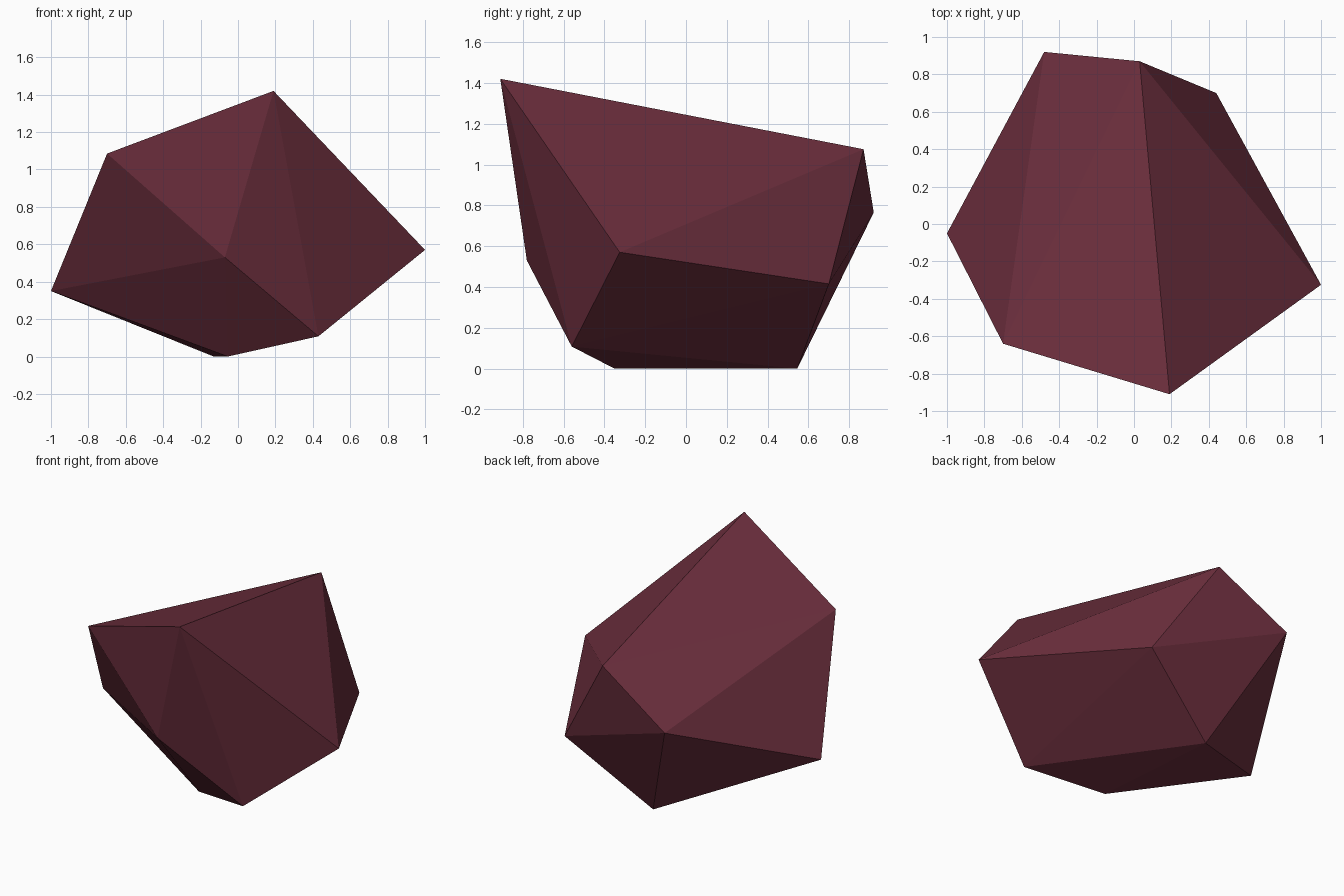
import bpy, bmesh

if "Cube" in bpy.data.objects:
    bpy.data.objects.remove(bpy.data.objects["Cube"])

# Faceted rock: convex hull around its corner points
corners = [
    (0.19, -0.91, 1.42), (-0.70, -0.64, 1.085), (0.03, 0.87, 1.075),   # upper corners
    (-0.48, 0.92, 0.765), (1.0, -0.325, 0.57), (-0.07, -0.78, 0.53),   # middle corners
    (0.44, 0.70, 0.415), (-1.0, -0.05, 0.35), (0.43, -0.56, 0.108),    # lower corners
    (-0.055, -0.35, 0.0), (-0.13, 0.545, 0.0),                         # resting edge
]
bm = bmesh.new()
for c in corners:
    bm.verts.new(c)
bmesh.ops.convex_hull(bm, input=bm.verts[:])
# Merge nearly coplanar triangles into broad facets
bmesh.ops.dissolve_limit(bm, angle_limit=0.02, verts=bm.verts[:], edges=bm.edges[:])
bmesh.ops.recalc_face_normals(bm, faces=bm.faces[:])

mesh = bpy.data.meshes.new("rock")
bm.to_mesh(mesh)
bm.free()
rock = bpy.data.objects.new("rock", mesh)
bpy.context.collection.objects.link(rock)

# Single maroon stone colour
maroon = bpy.data.materials.new("maroon stone")
maroon.diffuse_color = (0.15, 0.028, 0.047, 1)
maroon.use_nodes = True
maroon.node_tree.nodes["Principled BSDF"].inputs["Base Color"].default_value = maroon.diffuse_color
mesh.materials.append(maroon)
